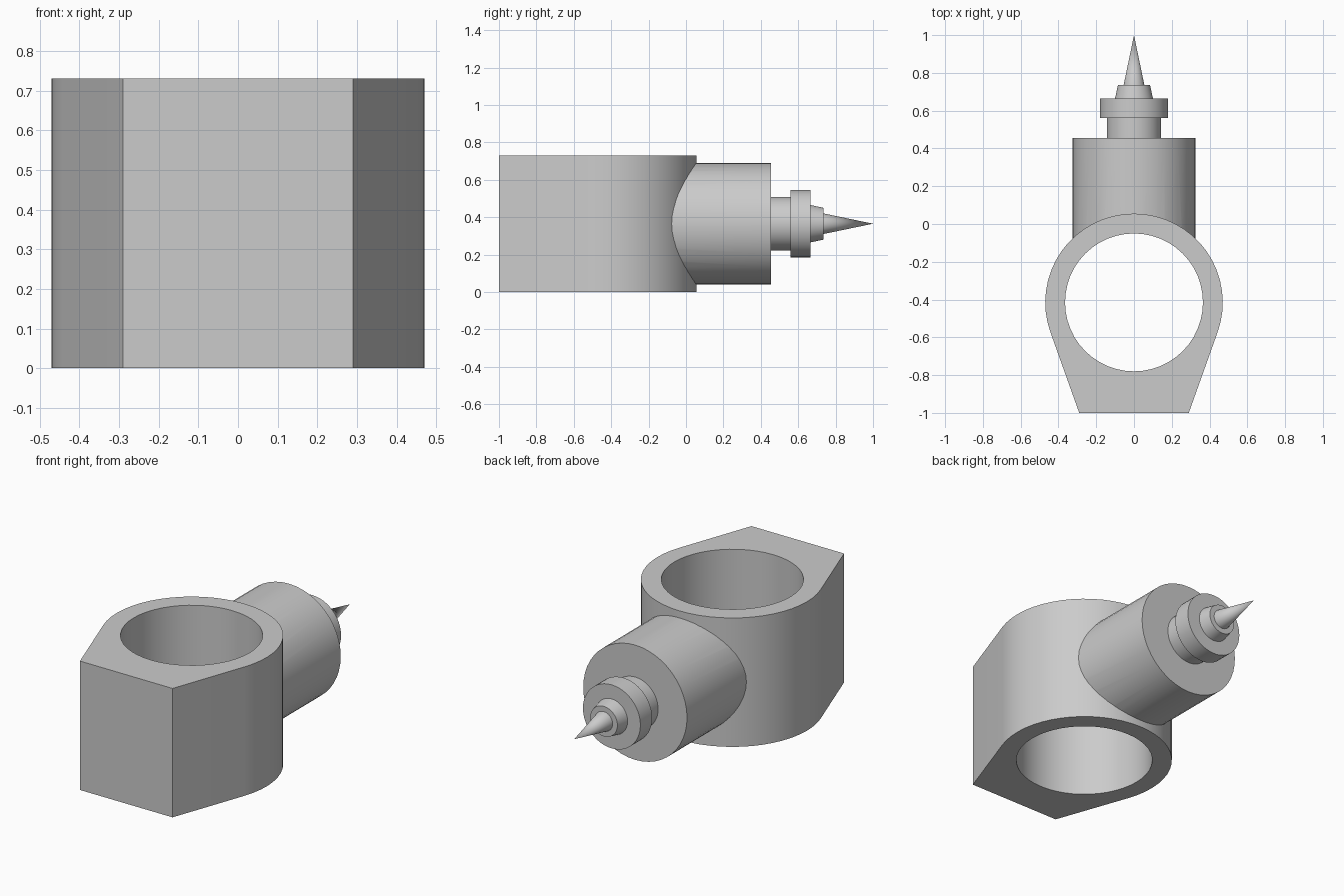
import bpy, bmesh, math
from math import sin, cos, pi

if "Cube" in bpy.data.objects:
    bpy.data.objects.remove(bpy.data.objects["Cube"], do_unlink=True)

HEIGHT = 0.73
RING_Y = -0.415
OUTER_R, BORE_R = 0.47, 0.365
FRONT_X = 0.29
SEGMENTS = 48

grey = bpy.data.materials.new("plain grey")
grey.use_nodes = True
grey.diffuse_color = (0.6, 0.6, 0.6, 1)
grey.node_tree.nodes["Principled BSDF"].inputs["Base Color"].default_value = (0.6, 0.6, 0.6, 1)


def finish(name, bm):
    bmesh.ops.recalc_face_normals(bm, faces=bm.faces)
    mesh = bpy.data.meshes.new(name)
    bm.to_mesh(mesh)
    bm.free()
    mesh.materials.append(grey)
    obj = bpy.data.objects.new(name, mesh)
    bpy.context.collection.objects.link(obj)
    return obj


def prism(name, outline, z0, z1):
    """Extrude an xy outline from z0 to z1."""
    bm = bmesh.new()
    base = bm.faces.new([bm.verts.new((x, y, z0)) for x, y in outline])
    top = bmesh.ops.extrude_face_region(bm, geom=[base])["geom"]
    verts = [v for v in top if isinstance(v, bmesh.types.BMVert)]
    bmesh.ops.translate(bm, verts=verts, vec=(0, 0, z1 - z0))
    return finish(name, bm)


def turned(name, profile):
    """Revolve (radius, y) points around the horizontal axis of the barrel."""
    bm = bmesh.new()
    verts = [bm.verts.new((r, y, 0)) for r, y in profile]
    edges = [bm.edges.new(pair) for pair in zip(verts, verts[1:])]
    bmesh.ops.spin(bm, geom=verts + edges, cent=(0, 0, 0), axis=(0, 1, 0),
                   angle=2 * pi, steps=SEGMENTS, use_merge=True)
    bmesh.ops.remove_doubles(bm, verts=bm.verts, dist=1e-5)
    bmesh.ops.translate(bm, verts=bm.verts, vec=(0, 0, HEIGHT / 2))
    return finish(name, bm)


def arc(radius, start, end, count):
    angles = [start + (end - start) * i / count for i in range(count + 1)]
    return [(radius * cos(a), RING_Y + radius * sin(a)) for a in angles]


def select_only(obj):
    bpy.ops.object.select_all(action='DESELECT')
    obj.select_set(True)
    bpy.context.view_layer.objects.active = obj


def bore_out(obj, radius):
    """Cut a vertical round hole on the ring axis."""
    cutter = prism("bore_cutter", arc(radius, 0, 2 * pi, SEGMENTS)[:-1], -0.2, HEIGHT + 0.2)
    cutter.hide_render = True
    mod = obj.modifiers.new("bore", 'BOOLEAN')
    mod.operation, mod.solver, mod.object = 'DIFFERENCE', 'EXACT', cutter
    select_only(obj)
    bpy.ops.object.modifier_apply(modifier=mod.name)
    bpy.data.objects.remove(cutter, do_unlink=True)


# Ring body: round back, sides tangent to the arc, narrow flat front
drop = -1 - RING_Y
tangent = math.atan2(drop, FRONT_X) + math.acos(OUTER_R / math.hypot(FRONT_X, drop))
outline = [(-FRONT_X, -1), (FRONT_X, -1)] + arc(OUTER_R, tangent, pi - tangent, 32)
ring_body = prism("ring_body", outline, 0, HEIGHT)
bore_out(ring_body, BORE_R)

# Barrel: its inner end is buried in the ring wall
barrel = turned("barrel", [(0, -0.3), (0.325, -0.3), (0.325, 0.455), (0, 0.455)])
bore_out(barrel, (OUTER_R + BORE_R) / 2)

# Spindle: neck, collar, tapered collet and needle point
spindle = turned("stepped_spindle", [
    (0, 0.44), (0.144, 0.44), (0.144, 0.56), (0.18, 0.56), (0.18, 0.665),
    (0.1, 0.665), (0.085, 0.735), (0.055, 0.735), (0, 1)])

for part in (ring_body, barrel, spindle):
    select_only(part)
    bpy.ops.object.shade_smooth_by_angle(angle=math.radians(30))
